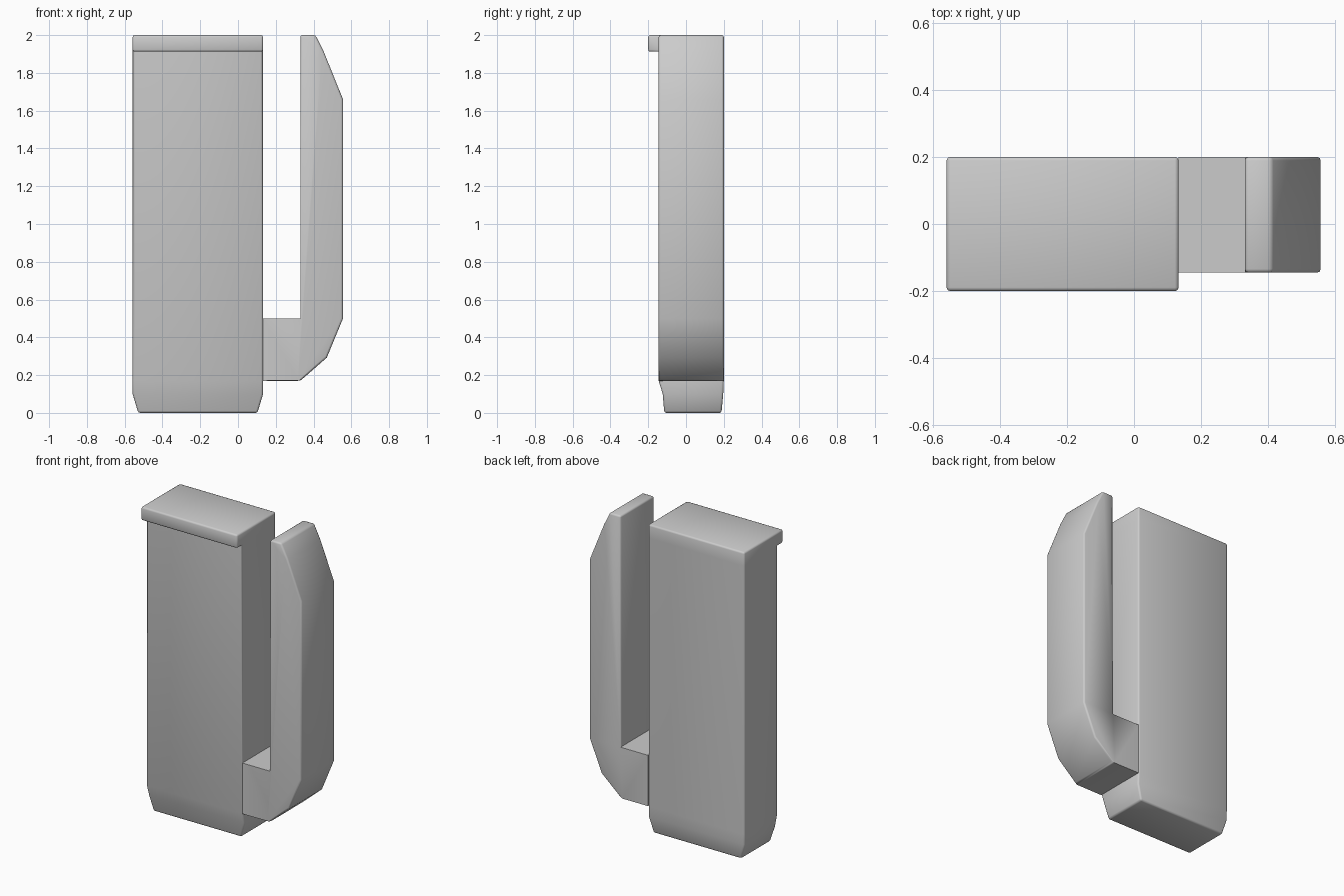
import bpy, bmesh

if "Cube" in bpy.data.objects:
    bpy.data.objects.remove(bpy.data.objects["Cube"])


def finish(bm, name):
    bmesh.ops.recalc_face_normals(bm, faces=bm.faces)
    mesh = bpy.data.meshes.new(name)
    bm.to_mesh(mesh)
    bm.free()
    obj = bpy.data.objects.new(name, mesh)
    bpy.context.collection.objects.link(obj)
    return obj


def stacked_rings(name, rings):
    """Loft rectangles given as (z, x0, x1, y0, y1)."""
    bm = bmesh.new()
    loops = [[bm.verts.new(p) for p in
              ((x0, y0, z), (x1, y0, z), (x1, y1, z), (x0, y1, z))]
             for z, x0, x1, y0, y1 in rings]
    for a, b in zip(loops, loops[1:]):
        for i in range(4):
            j = (i + 1) % 4
            bm.faces.new((a[i], a[j], b[j], b[i]))
    bm.faces.new(loops[0][::-1])
    bm.faces.new(loops[-1])
    return finish(bm, name)


def extruded_profile(name, points, y0, y1):
    bm = bmesh.new()
    face = bm.faces.new([bm.verts.new((x, y0, z)) for x, z in points])
    out = bmesh.ops.extrude_face_region(bm, geom=[face], use_keep_orig=True)
    bmesh.ops.translate(bm, vec=(0, y1 - y0, 0),
                        verts=[v for v in out["geom"] if isinstance(v, bmesh.types.BMVert)])
    return finish(bm, name)


# Body with tapered foot and front lip at the top
L, R, F, B = -0.558, 0.133, -0.145, 0.2
body = stacked_rings("holder_body", [
    (0.0, L + 0.03, R - 0.03, -0.115, 0.188),
    (0.1, L, R, -0.123, 0.197),
    (0.17, L, R, F, B),
    (1.912, L, R, F, B),
    (1.912, L, R, -0.2, B),
    (2.0, L, R, -0.2, B)])
bm = bmesh.new()
bm.from_mesh(body.data)
bmesh.ops.remove_doubles(bm, verts=bm.verts, dist=1e-5)
# drop zero-area slivers where the lip shares the back edge
bmesh.ops.dissolve_degenerate(bm, edges=bm.edges, dist=1e-5)
bmesh.ops.recalc_face_normals(bm, faces=bm.faces)
bm.to_mesh(body.data)
bm.free()

# Side hook, starting flush at the body wall
hook = extruded_profile("side_hook", [
    (R, 0.17), (0.33, 0.17), (0.47, 0.292), (0.556, 0.5), (0.556, 1.66),
    (0.455, 1.91), (0.41, 2.0), (0.33, 2.0), (0.33, 0.5), (R, 0.5)], F, B)

# Small rounded edges; the hook's joint with the body stays square
for obj in (body, hook):
    bm = bmesh.new()
    bm.from_mesh(obj.data)
    edges = [e for e in bm.edges if len(e.link_faces) == 2
             and e.calc_face_angle_signed(0) > 0.7
             and not (obj is hook and any(abs(v.co.x - R) < 1e-4 for v in e.verts))]
    bmesh.ops.bevel(bm, geom=edges, offset=0.011, segments=2, profile=0.5,
                    affect='EDGES', clamp_overlap=True)
    bm.to_mesh(obj.data)
    bm.free()
    bpy.ops.object.select_all(action='DESELECT')
    obj.select_set(True)
    bpy.context.view_layer.objects.active = obj
    bpy.ops.object.shade_smooth_by_angle(angle=1.05)
